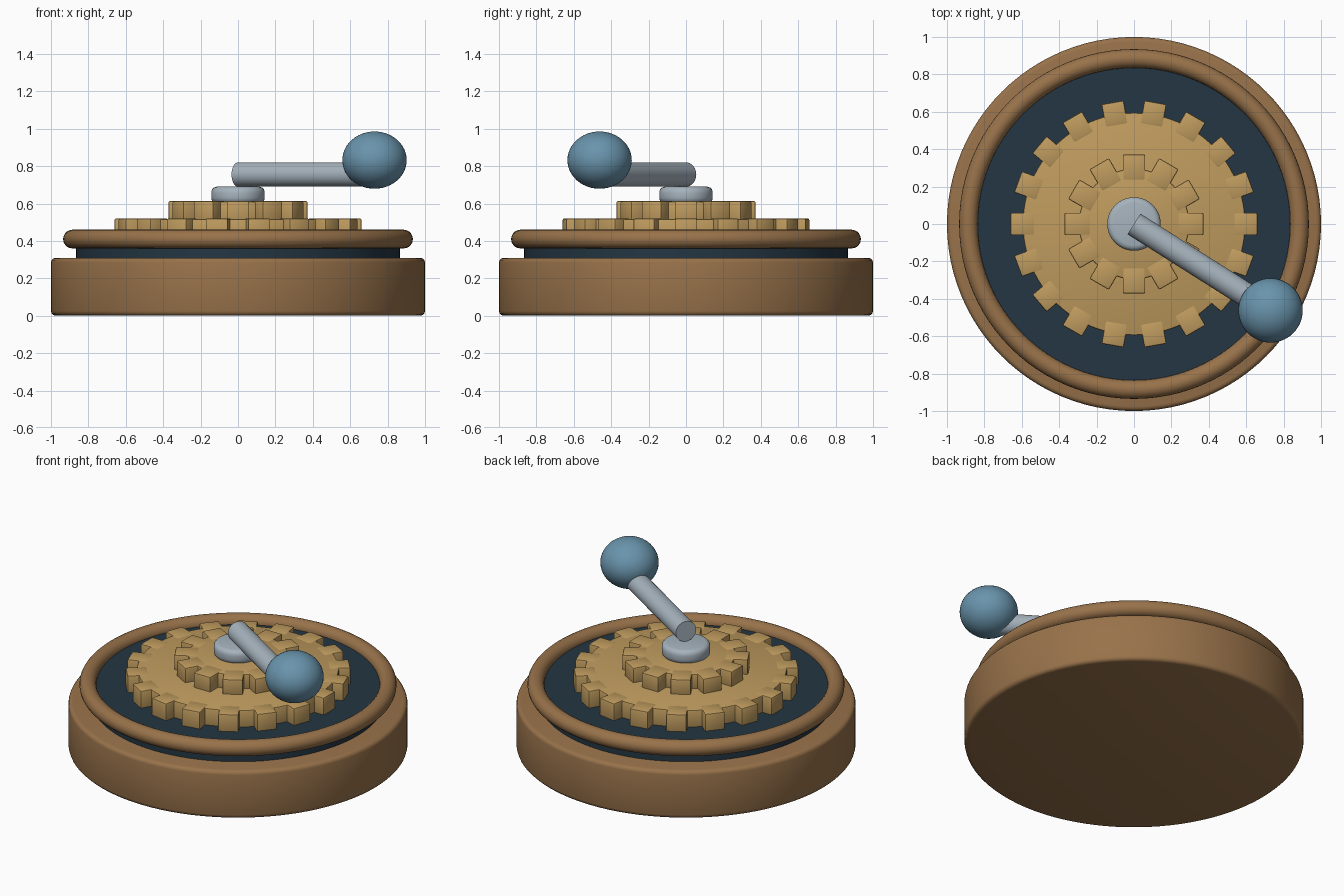
import bpy, bmesh, math
from mathutils import Matrix, Vector

if "Cube" in bpy.data.objects:
    bpy.data.objects.remove(bpy.data.objects["Cube"])


def material(name, rgb):
    """Flat colour from 0-255 display values."""
    lin = [((c / 255 + 0.055) / 1.055) ** 2.4 for c in rgb]
    m = bpy.data.materials.new(name)
    m.diffuse_color = (*lin, 1)
    m.use_nodes = True
    m.node_tree.nodes["Principled BSDF"].inputs["Base Color"].default_value = m.diffuse_color
    return m


WOOD = material("brown wood", (152, 114, 74))
BRASS = material("tan brass", (192, 156, 95))
NAVY = material("dark navy", (36, 54, 67))
STEEL = material("pale steel", (166, 179, 189))
BLUE = material("knob blue", (105, 148, 172))


def finish(name, bm, mat, bevel=0.0, segments=3):
    me = bpy.data.meshes.new(name)
    bm.to_mesh(me)
    bm.free()
    me.materials.append(mat)
    ob = bpy.data.objects.new(name, me)
    bpy.context.collection.objects.link(ob)
    bpy.ops.object.select_all(action='DESELECT')
    ob.select_set(True)
    bpy.context.view_layer.objects.active = ob
    if bevel:
        mod = ob.modifiers.new("rounded edges", 'BEVEL')
        mod.width, mod.segments = bevel, segments
        mod.limit_method = 'ANGLE'
        bpy.ops.object.modifier_apply(modifier=mod.name)
    bpy.ops.object.shade_smooth_by_angle(angle=math.radians(35))
    return ob


def add_cylinder(bm, r, z0, z1, sides=96):
    bmesh.ops.create_cone(bm, cap_ends=True, segments=sides, radius1=r, radius2=r,
                          depth=z1 - z0, matrix=Matrix.Translation((0, 0, (z0 + z1) / 2)))


def disc(name, r, z0, z1, mat, bevel=0.0):
    bm = bmesh.new()
    add_cylinder(bm, r, z0, z1)
    return finish(name, bm, mat, bevel)


def gear(name, root, tip, teeth, width, z0, z1):
    bm = bmesh.new()
    add_cylinder(bm, root, z0, z1 - 0.002)
    inner = root - 0.06
    for i in range(teeth):
        m = (Matrix.Rotation(math.tau * i / teeth, 4, 'Z')
             @ Matrix.Translation(((inner + tip) / 2, 0, (z0 + z1) / 2))
             @ Matrix.Diagonal((tip - inner, width, z1 - z0, 1)))
        bmesh.ops.create_cube(bm, size=1, matrix=m)
    return finish(name, bm, BRASS, 0.008, 2)


# Round base and the dark plate above it
disc("base", 1.0, 0.0, 0.31, WOOD, 0.025)
disc("plate", 0.865, 0.29, 0.41, NAVY)

# Rounded rim
bpy.ops.mesh.primitive_torus_add(major_radius=0.885, minor_radius=0.05,
                                 major_segments=96, minor_segments=20,
                                 location=(0, 0, 0.41))
rim = bpy.context.object
rim.name = "rim"
rim.data.materials.append(WOOD)
bpy.ops.object.shade_smooth()

# Stacked gears and hub
gear("large_gear", 0.595, 0.66, 18, 0.12, 0.39, 0.52)
gear("small_gear", 0.295, 0.372, 12, 0.12, 0.50, 0.613)
disc("hub", 0.143, 0.60, 0.69, STEEL, 0.03)

# Crank arm running outward from the centre
knob_pos = Vector((0.73, -0.462, 0.832))
direction = Vector((knob_pos.x, knob_pos.y, 0))
bm = bmesh.new()
add_cylinder(bm, 0.065, 0, direction.length - 0.03, 32)
bm.transform(Matrix.Translation((0, 0, 0.755))
             @ direction.to_track_quat('Z', 'Y').to_matrix().to_4x4())
finish("crank_arm", bm, STEEL)

# Slightly flattened knob
bm = bmesh.new()
bmesh.ops.create_uvsphere(bm, u_segments=48, v_segments=24, radius=1,
                          matrix=Matrix.Translation(knob_pos)
                          @ Matrix.Diagonal((0.172, 0.172, 0.153, 1)))
finish("knob", bm, BLUE)
